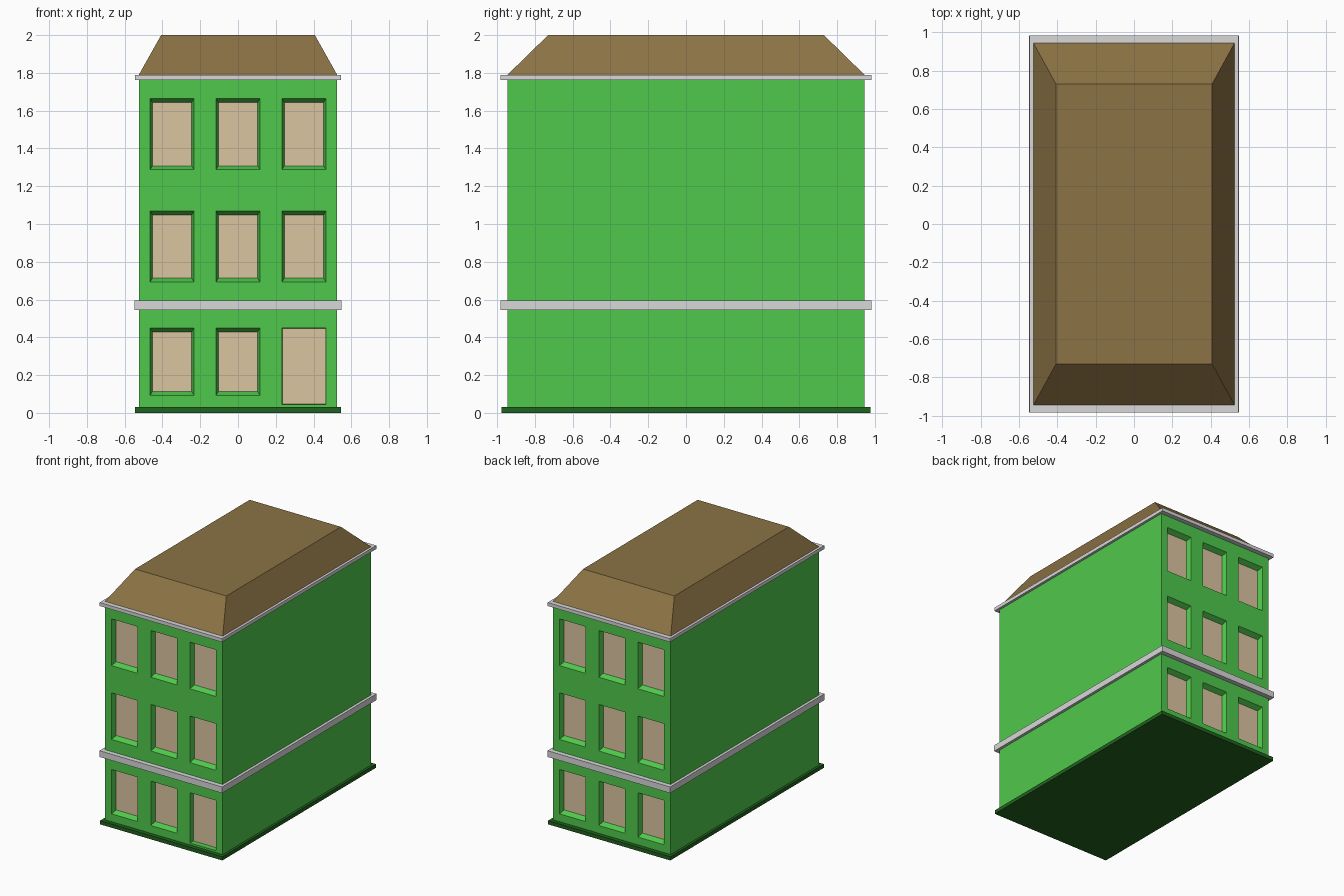
import bpy, bmesh

if "Cube" in bpy.data.objects:
    bpy.data.objects.remove(bpy.data.objects["Cube"])


def material(name, rgb):
    m = bpy.data.materials.new(name)
    lin = [(c / 255 / 12.92 if c < 11 else ((c / 255 + 0.055) / 1.055) ** 2.4) for c in rgb]
    m.diffuse_color = (*lin, 1)
    m.use_nodes = True
    m.node_tree.nodes["Principled BSDF"].inputs["Base Color"].default_value = m.diffuse_color
    return m


GREEN = material("wall green", (80, 201, 76))
DARK = material("dark green", (32, 98, 30))
GREY = material("trim grey", (216, 216, 216))
BROWN = material("roof brown", (139, 114, 68))
TAN = material("pane tan", (219, 197, 161))


def box_bm(hx, hy, z0, z1, top=(1, 1)):
    """Box centred on the z axis; top = scale of the upper face."""
    bm = bmesh.new()
    bmesh.ops.create_cube(bm, size=2)
    for v in bm.verts:
        up = v.co.z > 0
        v.co.x *= hx * (top[0] if up else 1)
        v.co.y *= hy * (top[1] if up else 1)
        v.co.z = z1 if up else z0
    return bm


def finish(bm, name, *mats):
    me = bpy.data.meshes.new(name)
    bm.normal_update()
    bm.to_mesh(me)
    bm.free()
    for m in mats:
        me.materials.append(m)
    ob = bpy.data.objects.new(name, me)
    bpy.context.collection.objects.link(ob)
    return ob


# Plinth, trim bands and hipped roof with flat top
finish(box_bm(0.545, 0.978, 0, 0.03), "plinth", DARK)
finish(box_bm(0.547, 0.983, 0.545, 0.595), "floor_band", GREY)
finish(box_bm(0.545, 0.983, 1.762, 1.79), "cornice", GREY)
finish(box_bm(0.525, 0.945, 1.79, 2.0, (0.407 / 0.525, 0.73 / 0.945)), "roof", BROWN)

# Walls: cut the box along all opening edges, then sink each opening
HX, HY, DEPTH = 0.525, 0.945, 0.04
columns = [-0.349, 0.0, 0.349]
rows = [(0.093, 0.45), (0.693, 1.068), (1.288, 1.664)]
HALF = 0.116
DOOR_Z = 0.045

bm = box_bm(HX, HY, 0.03, 1.765)
cuts = [((c + s * HALF, 0, 0), (1, 0, 0)) for c in columns for s in (-1, 1)]
cuts += [((0, 0, z), (0, 0, 1)) for z in [DOOR_Z] + [z for r in rows for z in r]]
for co, no in cuts:
    bmesh.ops.bisect_plane(bm, geom=bm.verts[:] + bm.edges[:] + bm.faces[:],
                           plane_co=co, plane_no=no, dist=1e-5)
bm.normal_update()


def opening(side, cx, z0, z1, is_door):
    faces = []
    for f in bm.faces:
        c = f.calc_center_median()
        if (f.normal.y * side > 0.9 and abs(c.y) > HY - 1e-3
                and abs(c.x - cx) < HALF and z0 < c.z < z1):
            faces.append(f)
    bmesh.ops.inset_region(bm, faces=faces, thickness=0.002, use_even_offset=True)
    mx, mtop, mbot = (0.003, 0.003, 0.002) if is_door else (0.012, 0.021, 0.02)
    for v in {v for f in faces for v in f.verts}:
        v.co.x = cx + (HALF - mx) * (1 if v.co.x > cx else -1)
        if v.co.z > z1 - 0.01:
            v.co.z = z1 - mtop
        elif v.co.z < z0 + 0.01:
            v.co.z = z0 + mbot
        v.co.y = side * (HY - DEPTH)
    for f in faces:
        f.material_index = 1


# Front (side -1) has a door at the right; the back has windows only
for side in (-1, 1):
    for i, cx in enumerate(columns):
        for j, (z0, z1) in enumerate(rows):
            door = side < 0 and i == 2 and j == 0
            opening(side, cx, DOOR_Z if door else z0, z1, door)

finish(bm, "walls", GREEN, TAN)
